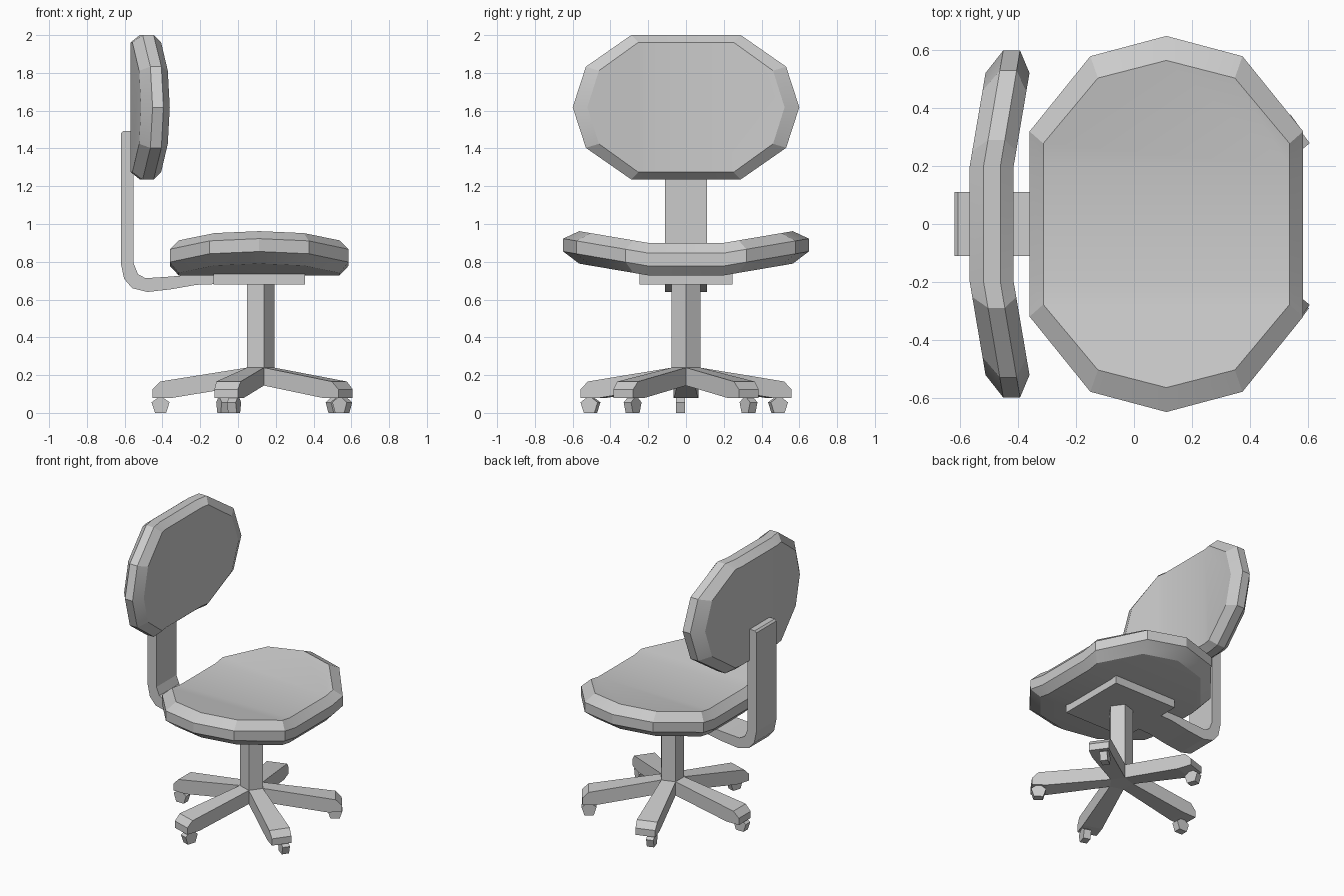
import bpy, bmesh
from math import cos, sin, pi, radians
from mathutils import Matrix

if "Cube" in bpy.data.objects:
    bpy.data.objects.remove(bpy.data.objects["Cube"])

CX = 0.112  # axis of the swivel column


def finish(name, bm, smooth=False):
    bmesh.ops.recalc_face_normals(bm, faces=bm.faces)
    me = bpy.data.meshes.new(name)
    bm.to_mesh(me)
    bm.free()
    ob = bpy.data.objects.new(name, me)
    bpy.context.collection.objects.link(ob)
    if smooth:
        bpy.ops.object.select_all(action='DESELECT')
        ob.select_set(True)
        bpy.context.view_layer.objects.active = ob
        bpy.ops.object.shade_smooth_by_angle(angle=radians(20))
    return ob


def loft(bm, rings):
    """Skin a stack of equal closed rings and cap both ends."""
    vs = [[bm.verts.new(p) for p in r] for r in rings]
    n = len(vs[0])
    for a, b in zip(vs, vs[1:]):
        for i in range(n):
            j = (i + 1) % n
            bm.faces.new((a[i], a[j], b[j], b[i]))
    bm.faces.new(vs[0])
    bm.faces.new(vs[-1])


def cushion(name, outline, levels, place):
    """Ten-sided padded disc in (u, v), thickness w, ends bent up beyond |u| = 0.2."""
    bm = bmesh.new()
    rings = []
    for k, w in enumerate(levels):
        su, sv = (0.87, 0.9) if k in (0, 3) else (1, 1)
        rings.append([(u * su, v * sv, w) for u, v in outline])
    loft(bm, rings)
    for s in (-0.2, 0.2):
        bmesh.ops.bisect_plane(bm, geom=bm.verts[:] + bm.edges[:] + bm.faces[:],
                               plane_co=(s, 0, 0), plane_no=(1, 0, 0))
    for v in bm.verts:
        u, t, w = v.co
        v.co = place(u, t, w + max(0, abs(u) - 0.2) * 0.17)
    finish(name, bm, True)


# Seat
half = [(0.32, 0.473), (0.58, 0.263), (0.65, 0), (0.58, -0.263), (0.32, -0.473)]
seat_outline = half + [(-u, v) for u, v in reversed(half)]
cushion("seat", seat_outline, (0.728, 0.778, 0.846, 0.90),
        lambda u, v, w: (CX + v, u, w))

# Backrest
half = [(0.29, 0.382), (0.53, 0.215), (0.6, 0), (0.53, -0.215), (0.29, -0.382)]
back_outline = half + [(-u, v) for u, v in reversed(half)]
cushion("backrest", back_outline, (-0.568, -0.52, -0.462, -0.416),
        lambda u, v, w: (w, u, 1.618 + v))

# Bent bar that carries the backrest
bar = [(-0.62, 1.48), (-0.62, 0.79), (-0.603, 0.71), (-0.56, 0.66), (-0.48, 0.64),
       (-0.35, 0.655), (-0.22, 0.678), (-0.11, 0.682), (-0.11, 0.735), (-0.22, 0.733),
       (-0.38, 0.72), (-0.49, 0.713), (-0.53, 0.735), (-0.552, 0.79), (-0.552, 1.48),
       (-0.565, 1.492), (-0.608, 1.492)]
bm = bmesh.new()
loft(bm, [[(x, y, z) for x, z in bar] for y in (-0.11, 0.11)])
finish("back_support_bar", bm)

# Plate under the seat
bm = bmesh.new()
bmesh.ops.create_cube(bm, size=1, matrix=Matrix.Translation((CX, 0, 0.709))
                      @ Matrix.Diagonal((0.485, 0.49, 0.058, 1)))
finish("seat_plate", bm)

# Five-sided column
bm = bmesh.new()
loft(bm, [[(CX + 0.08 * cos(a * 2 * pi / 5), 0.08 * sin(a * 2 * pi / 5), z)
           for a in range(5)] for z in (0.145, 0.69)])
finish("column", bm)

# Star base: tapered legs, each with a five-sided wheel set to one side
leg = [(0.062, 0.24, 0.047), (0.525, 0.166, 0.068), (0.565, 0.125, 0.065),
       (0.565, 0.078, 0.065), (0.47, 0.078, 0.065), (0.062, 0.145, 0.047)]
for i in range(5):
    turn = Matrix.Translation((CX, 0, 0)) @ Matrix.Rotation(radians(36 + 72 * i), 4, 'Z')
    bm = bmesh.new()
    loft(bm, [[turn @ Matrix.Translation((r, s * w, z)).translation for r, z, w in leg]
              for s in (-1, 1)])
    finish(f"base_leg_{i + 1}", bm)
    bm = bmesh.new()
    loft(bm, [[turn @ Matrix.Translation((0.522 + 0.05 * sin(a * 2 * pi / 5), t,
                                          0.0405 + 0.05 * cos(a * 2 * pi / 5))).translation
               for a in range(5)] for t in (0.006, 0.054)])
    finish(f"caster_wheel_{i + 1}", bm)
